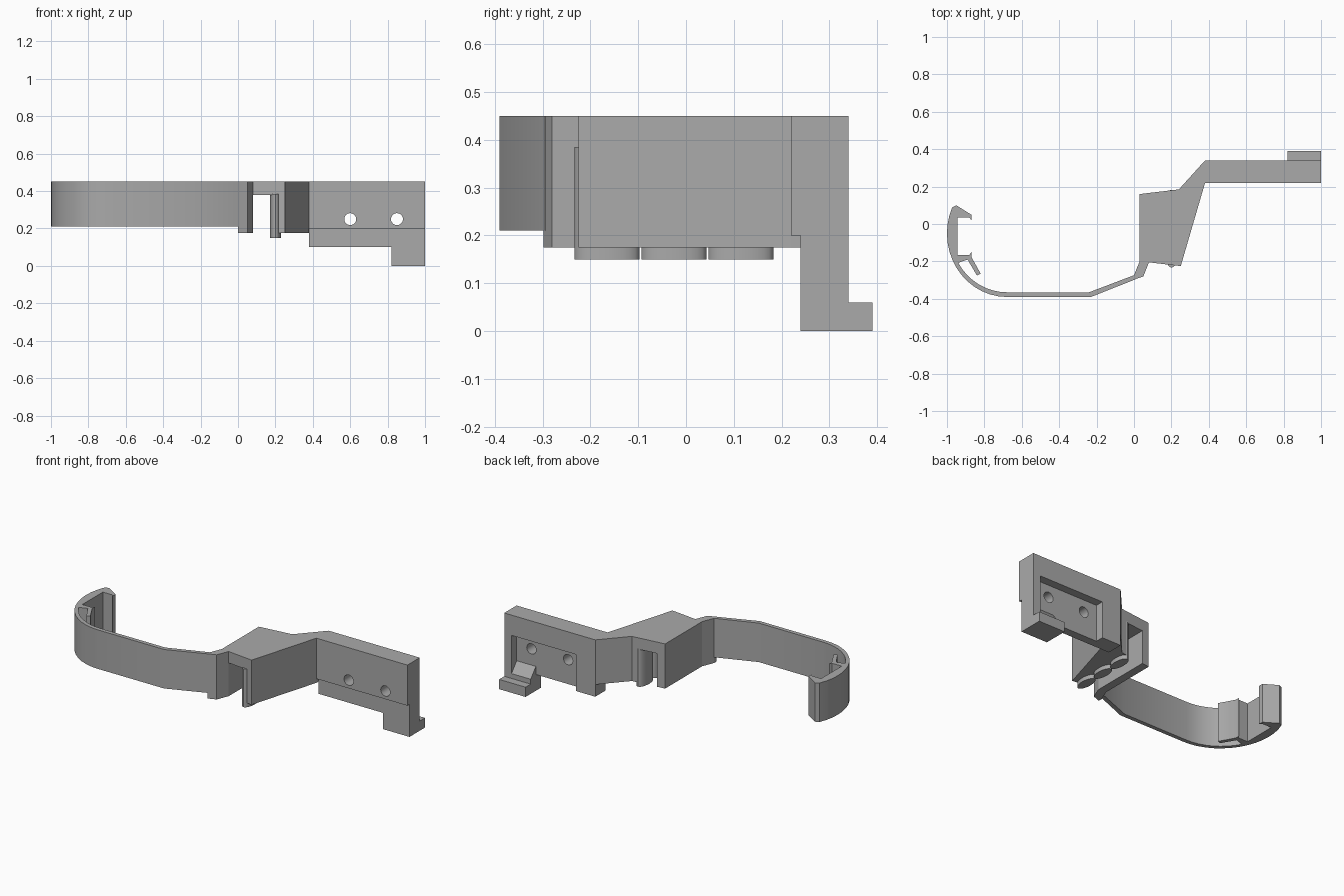
import bpy
import bmesh
from math import cos, sin, radians, pi
from mathutils import Vector

default = bpy.data.objects.get("Cube")
if default:
    bpy.data.objects.remove(default, do_unlink=True)

TOP = 0.45
grey = bpy.data.materials.new("plain grey")
grey.use_nodes = True
grey.diffuse_color = (0.4, 0.4, 0.4, 1)
grey.node_tree.nodes["Principled BSDF"].inputs["Base Color"].default_value = grey.diffuse_color


def finish(name, bm):
    bmesh.ops.recalc_face_normals(bm, faces=bm.faces)
    mesh = bpy.data.meshes.new(name)
    bm.to_mesh(mesh)
    bm.free()
    mesh.materials.append(grey)
    obj = bpy.data.objects.new(name, mesh)
    bpy.context.collection.objects.link(obj)
    return obj


def prism(name, outline, low, high, axis="z"):
    """Extrude a flat outline between two positions along z, x or y."""
    place = {"z": lambda a, b, t: (a, b, t),
             "x": lambda a, b, t: (t, a, b),
             "y": lambda a, b, t: (a, t, b)}[axis]
    bm = bmesh.new()
    face = bm.faces.new([bm.verts.new(place(a, b, low)) for a, b in outline])
    extruded = bmesh.ops.extrude_face_region(bm, geom=[face])
    moved = [v for v in extruded["geom"] if isinstance(v, bmesh.types.BMVert)]
    shift = Vector(place(0, 0, high - low))
    bmesh.ops.translate(bm, verts=moved, vec=shift)
    return finish(name, bm)


def rect(left, right, low, high):
    return [(left, low), (right, low), (right, high), (left, high)]


def ellipse(cx, cy, rx, ry, start, end, steps):
    angles = [radians(start + (end - start) * i / steps) for i in range(steps + 1)]
    return [(cx + rx * cos(a), cy + ry * sin(a)) for a in angles]


def cut(target, cutter):
    cutter.hide_render = True
    mod = target.modifiers.new("cut", "BOOLEAN")
    mod.operation = "DIFFERENCE"
    mod.solver = "EXACT"
    mod.object = cutter
    bpy.context.view_layer.objects.active = target
    bpy.ops.object.modifier_apply(modifier=mod.name)
    bpy.data.objects.remove(cutter, do_unlink=True)


def smooth(obj):
    bpy.ops.object.select_all(action="DESELECT")
    obj.select_set(True)
    bpy.context.view_layer.objects.active = obj
    bpy.ops.object.shade_smooth_by_angle(angle=radians(30))


# Curved band with the clip at its free end
outer = ellipse(-0.68, -0.05, 0.32, 0.34, 270, 156, 14)
inner = ellipse(-0.68, -0.05, 0.30, 0.315, 210, 270, 8)
clip = [(-0.95, 0.1), (-0.87, 0.05), (-0.87, 0.02), (-0.88, 0.035),
        (-0.945, 0.035), (-0.945, -0.165), (-0.88, -0.165), (-0.87, -0.15),
        (-0.87, -0.175), (-0.82, -0.265), (-0.84, -0.275), (-0.89, -0.19)]
band = prism("curved_band", [(0.01, -0.295), (-0.23, -0.39)] + outer + clip + inner
             + [(-0.24, -0.365), (0.01, -0.27)], 0.21, TOP)
smooth(band)

# Middle block with an open channel running front to back
block = prism("middle_block", [
    (0.03, 0.16), (0.24, 0.185), (0.38, 0.34), (0.38, 0.22), (0.25, -0.225),
    (0.08, -0.205), (0.05, -0.28), (0, -0.298), (0, -0.274), (0.03, -0.2)], 0.175, TOP)
cut(block, prism("channel_cutter", rect(0.08, 0.2, -0.5, 0.5), 0, 0.38))

# Rounded gripping ribs on the inner wall of the channel
for i in range(3):
    y = -0.165 + i * 0.14
    rib = prism(f"grip_rib_{i}", ellipse(0.2, y, 0.03, 0.068, 0, 345, 23), 0.15, 0.385)
    smooth(rib)

# Mounting plate with its lower hook
plate = prism("mounting_plate", [
    (0.22, TOP), (0.34, TOP), (0.34, 0.06), (0.39, 0.06), (0.39, 0),
    (0.24, 0), (0.24, 0.2), (0.22, 0.2)], 0.38, 1, "x")
cut(plate, prism("underside_cutter", rect(0.1, 0.5, -0.1, 0.1), 0.3, 0.82, "x"))

# Rear pocket, sloping down to the hook at one end
cut(plate, prism("pocket_cutter", [
    (0.29, 0.325), (0.5, 0.325), (0.5, 0.09), (0.34, 0.09), (0.29, 0.15)], 0.51, 0.95, "x"))
cut(plate, prism("pocket_floor_cutter", rect(0.29, 0.5, 0.05, 0.325), 0.51, 0.82, "x"))

# Screw holes through the pocket
for x in (0.6, 0.85):
    cut(plate, prism("hole_cutter", ellipse(x, 0.25, 0.032, 0.032, 0, 345, 23), 0, 0.5, "y"))
smooth(plate)
